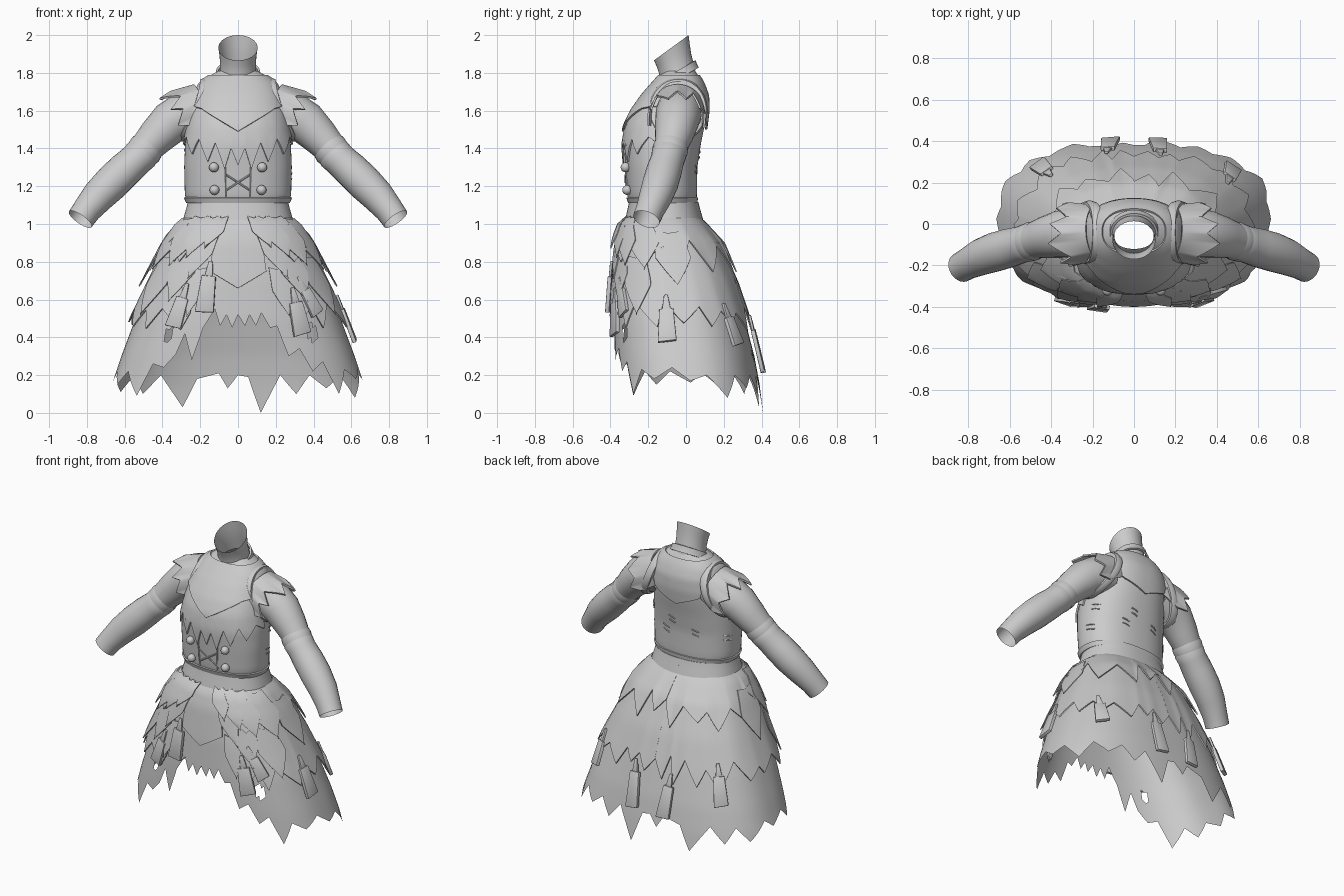
import bpy, bmesh, math, random
from math import sin, cos, pi, radians
from mathutils import Vector, Matrix

if "Cube" in bpy.data.objects:
    bpy.data.objects.remove(bpy.data.objects["Cube"])
random.seed(4)

# ---------- helpers ----------
def make(name, verts, faces, solid=0.0):
    me = bpy.data.meshes.new(name)
    me.from_pydata([tuple(v) for v in verts], [], faces)
    bm = bmesh.new(); bm.from_mesh(me)
    bmesh.ops.delete(bm, geom=[v for v in bm.verts if not v.link_faces], context='VERTS')
    bmesh.ops.recalc_face_normals(bm, faces=bm.faces)
    bm.to_mesh(me); bm.free()
    ob = bpy.data.objects.new(name, me)
    bpy.context.collection.objects.link(ob)
    if solid:
        m = ob.modifiers.new("thickness", 'SOLIDIFY'); m.thickness = solid; m.offset = 0
    return ob

def loft(name, rings, solid=0.0, closed=False, caps=False):
    n = len(rings[0]); k = len(rings)
    verts = [p for r in rings for p in r]
    faces = [(i*n+j, i*n+(j+1) % n, (i+1) % k*n+(j+1) % n, (i+1) % k*n+j)
             for i in range(k if closed else k-1) for j in range(n)]
    if caps:
        faces += [tuple(range(n)), tuple(range((k-1)*n, k*n))]
    return make(name, verts, faces, solid)

def tube(name, pts, radii, ref=(0, 1, 0), segs=24, caps=False):
    pts = [Vector(p) for p in pts]; k = len(pts); rings = []
    for i, p in enumerate(pts):
        t = (pts[min(i+1, k-1)]-pts[max(i-1, 0)]).normalized()
        u = t.cross(Vector(ref)).normalized(); v = t.cross(u)
        rings.append([p+radii[i]*(u*cos(2*pi*j/segs)+v*sin(2*pi*j/segs)) for j in range(segs)])
    return loft(name, rings, 0, False, caps)

def interp(tab, x):
    for p, q in zip(tab, tab[1:]):
        if x <= q[0]:
            t = max(0, (x-p[0])/(q[0]-p[0]))
            return [a+(b-a)*t for a, b in zip(p[1:], q[1:])]
    return tab[-1][1:]

def body(tab, n):
    """surface from rows (z, half width, front y, back y); angle 0 is the front"""
    tab = sorted(tab)
    def at(deg, z, off=0.0):
        w, f, b = interp(tab, z); d = (b-f)/2; s, c = sin(radians(deg)), cos(radians(deg))
        r = (abs(s/w)**n+abs(c/d)**n)**(-1/n)+off
        return Vector((r*s, (f+b)/2-r*c, z))
    return at

def shell(name, surf, hem, top, off0=0.0, off1=0.0, rows=14, step=3, solid=0.0, holes=(), sx=1):
    """cloth layer hanging from top to a jagged hem [(angle, z)...]"""
    a0, a1 = hem[0][0], hem[-1][0]
    cols = [h[0] for h in hem]
    cols = sorted(cols+[a for a in range(int(a0), int(a1), step) if min(abs(a-c) for c in cols) > 1])
    verts, par, faces = [], [], []
    for a in cols:
        h = interp(hem, a)[0]
        for i in range(rows+1):
            t = i/rows; z = top+(h-top)*t
            p = surf(a, z, off0+(off1-off0)*t); p.x *= sx
            verts.append(p); par.append((a, z))
    for c in range(len(cols)-1):
        for i in range(rows):
            q = c*(rows+1)+i; f = (q, q+1, q+rows+2, q+rows+1)
            a = sum(par[k][0] for k in f)/4; z = sum(par[k][1] for k in f)/4
            if not any(((a-e[0])/e[2])**2+((z-e[1])/e[3])**2 < 1 for e in holes):
                faces.append(f)
    return make(name, verts, faces, solid)

def teeth(a0, a1, n, low, high, jit=0.3):
    out = []; w = (a1-a0)/(2*n)
    for i in range(2*n+1):
        a = a0+w*i+(random.uniform(-jit, jit)*w*1.4 if 0 < i < 2*n else 0)
        out.append((a, (low if i % 2 else high)+random.uniform(-jit, jit)*(high-low)))
    return out

def mirror(half):
    return [(-a, z) for a, z in reversed(half) if a > 0]+half

# ---------- torso ----------
T = body([(1.10, .26, -.293, .05), (1.14, .281, -.31, .058), (1.3, .285, -.322, .06),
          (1.42, .28, -.332, .078), (1.52, .265, -.318, .098), (1.6, .25, -.282, .11),
          (1.68, .228, -.228, .11), (1.74, .2, -.178, .09), (1.775, .165, -.147, .072),
          (1.81, .105, -.12, .048)], 2.3)
loft("torso", [[T(a*5, 1.1+.71*i/24) for a in range(72)] for i in range(25)])
shell("bodice_hem", T, [(-180, 1.112), (180, 1.112)], 1.14, .002, .004, 2, 5, .008)
shell("vest_front", T, mirror([(0, 1.31), (10, 1.4), (20, 1.29), (31, 1.43), (42, 1.33), (52, 1.45),
                               (62, 1.37), (74, 1.46), (88, 1.42)]), 1.62, .002, .007, 8, 4, .01)
shell("yoke", T, mirror([(0, 1.49), (52, 1.61), (65, 1.62), (120, 1.62), (142, 1.56), (180, 1.5)]),
      1.785, .004, .012, 12, 4, .012)
B = body([(1.0, .285, -.315, .085), (1.11, .26, -.296, .06)], 2.3)
shell("belt", B, [(-180, 1.02), (180, 1.02)], 1.115, .001, .006, 4, 5, .01)

# corset edges, lacing and buttons
for s in (1, -1):
    tube("corset_edge", [T(s*20, z, .001) for z in (1.12, 1.2, 1.28, 1.38)], [.005]*4, (1, 0, 0), 6, True)
    tube("lace", [T(s*18, 1.18, .004), T(0, 1.22, .004), T(-s*18, 1.26, .004)], [.005]*3, (0, 1, 0), 6, True)
    for z in (1.18, 1.3):
        bm = bmesh.new()
        bmesh.ops.create_uvsphere(bm, u_segments=16, v_segments=10, radius=.026,
                                  matrix=Matrix.Translation(T(s*34, z, .012)))
        me = bpy.data.meshes.new("button"); bm.to_mesh(me); bm.free()
        bpy.context.collection.objects.link(bpy.data.objects.new("button", me))
# stitches on the sides and back
for a, z in ((100, 1.24), (108, 1.37), (-105, 1.27), (-98, 1.4), (150, 1.28), (-150, 1.3), (165, 1.36)):
    for k in range(2):
        tube("stitch", [T(a-6, z+k*.03, .001), T(a, z+k*.03-.006, .004), T(a+6, z+k*.03-.014, .001)],
             [.004]*3, (0, 0, 1), 6, True)

# ---------- neck and collar ----------
def tilted(cy, z, r, t, sy=1.0):
    return [Vector((r*cos(j*pi/20), cy+sy*r*sin(j*pi/20)*cos(t), z+sy*r*sin(j*pi/20)*sin(t))) for j in range(40)]
loft("neck", [tilted(*v) for v in ((-.04, 1.75, .105, .5), (-.048, 1.8, .097, .52, 1.05), (-.058, 1.85, .095, .55, 1.05),
                                   (-.068, 1.895, .098, .6, 1.08), (-.078, 1.933, .104, .63, 1.09))])
loft("collar", [tilted(*v) for v in ((-.043, 1.765, .122, .52), (-.045, 1.785, .114, .53), (-.049, 1.808, .11, .54))], .012)

# ---------- arms ----------
A0, A1 = Vector((.17, -.04, 1.622)), Vector((.42, -.058, 1.50))
AD = (A1-A0).normalized(); AS = AD.cross(Vector((0, 0, 1))).normalized(); AU = AS.cross(AD)
def shoulder(deg, s, off=0.0):
    return A0.lerp(A1, s)+(.127-.012*s+off)*(AU*cos(radians(deg))+AS*sin(radians(deg)))
cap_hem = teeth(-115, 115, 6, .7, .42, .25)
for sx in (1, -1):
    f = lambda pts: [(x*sx, y, z) for x, y, z in pts]
    tube("upper_sleeve", f([(.2, -.035, 1.605), (.28, -.04, 1.58), (.36, -.05, 1.535), (.43, -.065, 1.465),
                            (.5, -.085, 1.39), (.57, -.105, 1.322)]), [.12, .122, .114, .1, .084, .07])
    tube("forearm_sleeve", f([(.49, -.083, 1.395), (.51, -.09, 1.37), (.54, -.098, 1.34), (.6, -.115, 1.285),
                              (.67, -.135, 1.217), (.74, -.16, 1.147), (.80, -.19, 1.075), (.835, -.21, 1.025)]),
         [.08, .093, .089, .094, .095, .088, .076, .073])
    tube("sleeve_fold", f([(.47, -.079, 1.415), (.49, -.083, 1.395), (.515, -.09, 1.367)]), [.088, .095, .089])
    shell("shoulder_cap", shoulder, cap_hem, .02, .002, .03, 8, 6, .01, sx=sx)
    # flat band round the armhole
    band = []
    for i in range(48):
        t = 2*pi*i/48; o = Vector((0, sin(t), cos(t)))
        c = Vector((.235-.06*cos(t)-.02*sin(t)**2, -.042+.142*sin(t), 1.605+.155*cos(t)))
        ring = [c+Vector((u, 0, 0))+o*v for u, v in ((-.027, -.02), (-.024, .006), (0, .014), (.024, .006), (.027, -.02))]
        band.append([Vector((p.x*sx, p.y, p.z)) for p in ring])
    loft("armhole_band", band, closed=True)

# ---------- skirt ----------
S = body([(1.05, .25, -.275, .045), (1.0, .305, -.325, .09), (.9, .365, -.355, .165), (.7, .455, -.378, .25),
          (.5, .543, -.39, .31), (.3, .618, -.39, .362), (.15, .668, -.385, .39), (0, .70, -.385, .41)], 2.5)
left = [(-180, .2), (-172, .13), (-165, .21), (-150, .18), (-142, .03), (-129, .2), (-121, .1), (-115, .2),
        (-108, .11), (-98, .21), (-92, .16), (-83, .22), (-76, .15), (-70, .22), (-62, .09), (-56, .26),
        (-50, .24), (-44, .31), (-40, .42), (-34, .28), (-28, .45), (-20, .55), (-15, .46), (-10, .52), (-5, .45)]
right = [(0, .52), (6, .46), (10, .52), (15, .46), (20, .53), (26, .45), (31, .46), (37, .3), (44, .34), (50, .22),
         (56, .27), (62, .1), (68, .23), (75, .18), (84, .24), (92, .17), (100, .2), (109, .08), (116, .2),
         (124, .13), (132, .2), (140, .1), (149, .2), (163, 0), (172, .19), (180, .2)]
shell("skirt_base", S, left+right, 1.04, rows=24, step=2,
      holes=((53, .43, 3.2, .045), (-50, .41, 3, .04)))
shell("skirt_middle_layer_right", S, teeth(36, 180, 9, .45, .56), 1.03, .006, .028, solid=.008)
shell("skirt_middle_layer_left", S, teeth(-180, -36, 9, .45, .56), 1.03, .006, .028, solid=.008)
shell("skirt_upper_layer_right", S, teeth(40, 180, 6, .78, .9), 1.03, .015, .038, 10, solid=.007)
shell("skirt_upper_layer_left", S, teeth(-180, -40, 6, .78, .9), 1.03, .015, .038, 10, solid=.007)
shell("front_apron", S, [(-26, .75), (0, .66), (26, .75)], 1.03, .01, .016, 10, 3, .008)

# pointed cloth leaves lying on the skirt
def leaf(a, top, length, width, lean, off):
    verts, faces = [], []
    for i in range(9):
        t = i/8; half = width*min(.4+.25*t, 1-t)+.1
        for u in (-1, 0, 1):
            verts.append(S(a+lean*t+u*half, top-length*t+(.01 if u else 0), off+.02*t+(0 if u else .004)))
    for i in range(8):
        for j in (0, 1):
            q = i*3+j; faces.append((q, q+1, q+4, q+3))
    make("cloth_leaf", verts, faces, .006)
for s in (1, -1):
    for a, top, ln, w, lean, off in ((22, 1.03, .16, 20, 8, .034), (34, 1.03, .21, 22, 10, .03),
                                     (48, 1.03, .25, 24, 8, .03), (68, 1.02, .26, 26, 4, .028),
                                     (28, .95, .24, 18, 12, .022), (44, .87, .28, 20, 6, .022),
                                     (64, .82, .3, 20, 3, .024), (34, .76, .25, 14, 3, .018),
                                     (92, .95, .28, 24, 0, .032)):
        leaf(s*a, top, ln, w, s*lean, off)

# hanging cloth tags with narrow straps
def tag(a, z, w, h, tilt):
    o = S(a, z+h/2, .034)
    d = (S(a, z-h/2, .034)-o).normalized(); s = (S(a+2, z+h/2, .034)-o).normalized()
    s = (s-d*s.dot(d)).normalized(); n = s.cross(d)
    M = Matrix((s, d, n)).transposed() @ Matrix.Rotation(radians(tilt), 3, 'Z')
    verts, faces = [], []
    for y0, y1, w0, w1, t in ((0, h, .75*w, w, .011), (-.08, .01, .2*w, .5*w, .007)):
        k = len(verts)
        for zz in (-t, t):
            verts += [o+M @ Vector(p) for p in ((-w0/2, y0, zz), (w0/2, y0, zz), (w1/2, y1, zz), (-w1/2, y1+.008, zz))]
        faces += [tuple(k+i for i in f) for f in ((0, 1, 2, 3), (4, 5, 6, 7), (0, 1, 5, 4), (1, 2, 6, 5),
                                                  (2, 3, 7, 6), (3, 0, 4, 7))]
    ob = make("hanging_tag", verts, faces)
    m = ob.modifiers.new("bevel", 'BEVEL'); m.width = .004; m.segments = 2
for v in ((-42, .53, .09, .16, 10), (-25, .63, .1, .19, 2), (43, .5, .1, .17, -4), (51, .58, .08, .14, -18),
          (84, .46, .1, .18, 3), (120, .43, .09, .15, -8), (162, .33, .09, .22, -5),
          (-162, .31, .09, .2, 6), (-125, .42, .09, .18, -4)):
    tag(*v)

# ---------- finish: apply thickness, smooth with sharp edges ----------
for ob in bpy.context.scene.objects:
    ob.select_set(True)
    bpy.context.view_layer.objects.active = ob
bpy.ops.object.convert(target='MESH')
bpy.ops.object.shade_smooth_by_angle(angle=radians(40))
